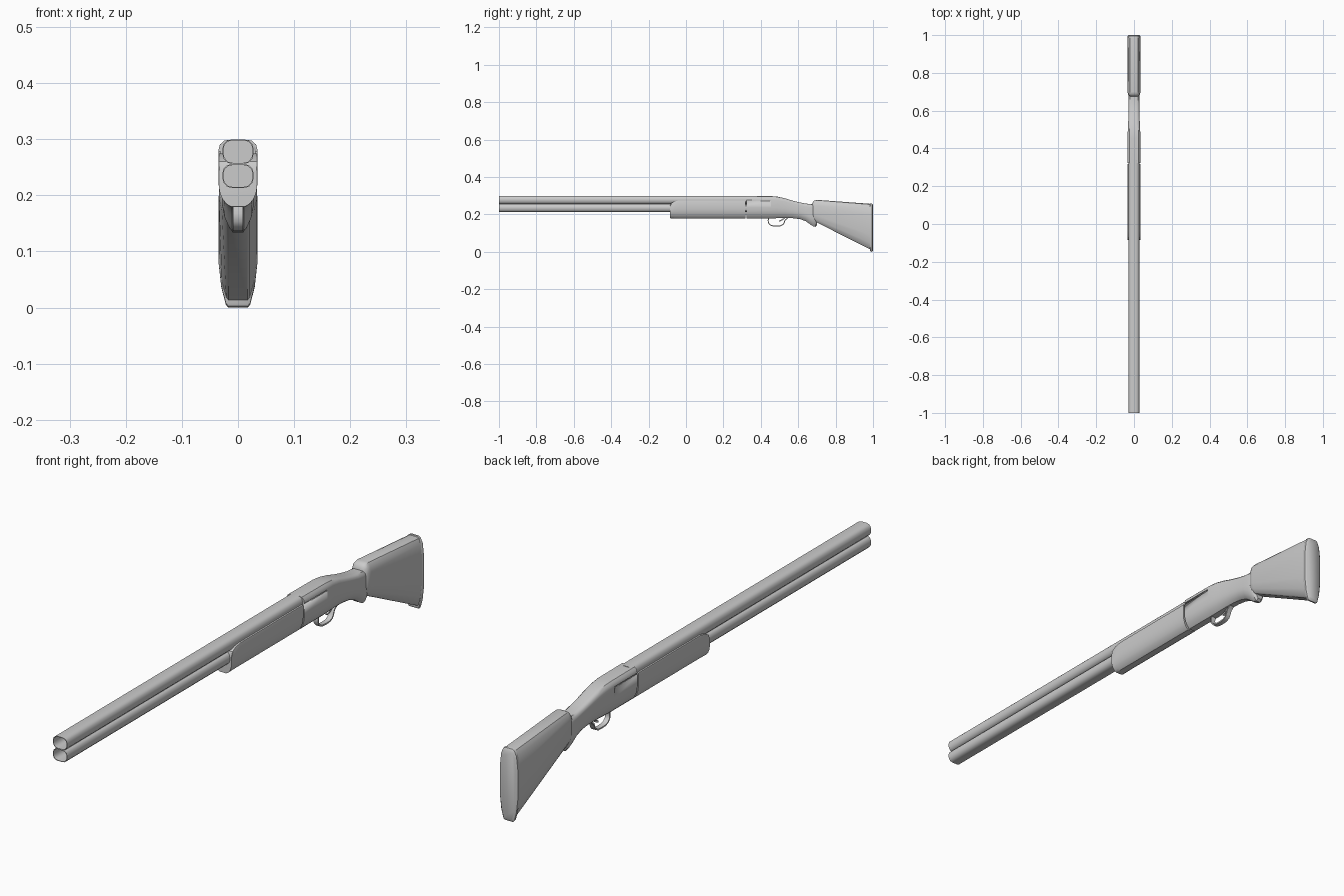
import bpy, bmesh, math
from mathutils import Vector

if "Cube" in bpy.data.objects:
    bpy.data.objects.remove(bpy.data.objects["Cube"])


def finish(name, bm, angle=35):
    bmesh.ops.recalc_face_normals(bm, faces=bm.faces)
    me = bpy.data.meshes.new(name)
    bm.to_mesh(me)
    bm.free()
    me.shade_smooth()
    me.set_sharp_from_angle(angle=math.radians(angle))
    ob = bpy.data.objects.new(name, me)
    bpy.context.scene.collection.objects.link(ob)
    return ob


def loft(name, half, sections, angle=35):
    """half: (x, z) profile in 0..1, mirrored in x; sections: (y, half width, bottom, top)."""
    loop = half + [(-x, z) for x, z in reversed(half)]
    bm = bmesh.new()
    rings = [[bm.verts.new((x * w, y, z0 + z * (z1 - z0))) for x, z in loop]
             for y, w, z0, z1 in sections]
    n = len(loop)
    for a, b in zip(rings, rings[1:]):
        for i in range(n):
            bm.faces.new((a[i], a[(i + 1) % n], b[(i + 1) % n], b[i]))
    bm.faces.new(rings[-1])
    # a bore folds back on itself, so only one end is left for it
    bm.faces.new(rings[0])
    return finish(name, bm, angle)


def strap(name, path, half_width, thick):
    """Flat band following a (y, z) path."""
    pts = [Vector(p) for p in path]
    bm = bmesh.new()
    rings = []
    for i, p in enumerate(pts):
        t = (pts[min(i + 1, len(pts) - 1)] - pts[max(i - 1, 0)]).normalized()
        nrm = Vector((-t.y, t.x)) * thick / 2
        rings.append([bm.verts.new((x, p.x + s * nrm.x, p.y + s * nrm.y))
                      for x, s in ((-half_width, -1), (half_width, -1), (half_width, 1), (-half_width, 1))])
    for a, b in zip(rings, rings[1:]):
        for i in range(4):
            bm.faces.new((a[i], a[(i + 1) % 4], b[(i + 1) % 4], b[i]))
    bm.faces.new(rings[0])
    bm.faces.new(rings[-1])
    return finish(name, bm, 40)


TUBE = [(.35, 0), (.68, .05), (.92, .22), (1, .45), (1, .6), (.9, .82), (.68, .95), (.35, 1)]
BODY = [(.36, 0), (.6, .07), (.85, .2), (.97, .34), (1, .48), (1, .84), (.92, .93), (.7, .99), (.4, 1)]
FORE = [(.36, 0), (.6, .07), (.83, .22), (.96, .4), (1, .55), (1, .97), (.97, 1)]
STOCK = [(.5, 0), (.62, .02), (.85, .14), (1, .32), (1, .74), (.86, .91), (.62, .985), (.4, 1)]

# stacked barrels with a hollow bore
for name, z0, z1 in (("upper_barrel", .256, .3), ("lower_barrel", .213, .256)):
    loft(name, TUBE, [(-.6, .0262, z0 + .002, z1 - .002), (-1, .0262, z0 + .002, z1 - .002),
                      (-1, .028, z0, z1), (.34, .028, z0, z1)])

# fore-end grip
loft("fore_end", FORE, [(-.085, .034, .18, .245), (-.079, .035, .179, .26), (-.062, .035, .179, .27),
                        (-.035, .035, .179, .275), (.317, .035, .179, .275)])

# receiver flowing into the wrist and grip knob
receiver = loft("receiver", BODY, [
    (.323, .035, .179, .299), (.455, .035, .179, .298), (.49, .033, .18, .295), (.53, .031, .181, .286),
    (.57, .0295, .18, .274), (.61, .029, .175, .264), (.64, .029, .164, .258), (.665, .029, .146, .256),
    (.68, .028, .137, .255), (.692, .026, .134, .254), (.7, .02, .142, .25)])

# grooves along both sides of the receiver
bm = bmesh.new()
for side in (-1, 1):
    cube = bmesh.ops.create_cube(bm, size=1)["verts"]
    bmesh.ops.scale(bm, verts=cube, vec=(.01, .15, .006))
    bmesh.ops.translate(bm, verts=cube, vec=(side * .0365, .375, .275))
cutter = finish("groove_cutter", bm)
cutter.hide_render = True
cutter.hide_viewport = True
cutter.display_type = 'WIRE'
cut = receiver.modifiers.new("grooves", 'BOOLEAN')
cut.operation = 'DIFFERENCE'
cut.solver = 'EXACT'
cut.object = cutter

# shoulder stock with rounded comb front
loft("stock", STOCK, [(.674, .022, .172, .256), (.679, .028, .166, .268), (.687, .032, .162, .275),
                      (.7, .034, .157, .278), (.985, .034, .013, .257)], 30)

# butt pad
loft("butt_pad", STOCK, [(.984, .0335, .008, .257), (.986, .035, .003, .259), (.995, .035, 0, .258),
                         (1, .029, .008, .25)], 40)

# trigger guard and trigger
strap("trigger_guard", [(.443, .184), (.439, .168), (.441, .154), (.45, .144), (.465, .139), (.485, .138),
                        (.505, .139), (.519, .146), (.525, .157), (.53, .17), (.545, .182)], .009, .005)
strap("trigger", [(.528, .184), (.521, .176), (.51, .169), (.497, .164)], .004, .006)
